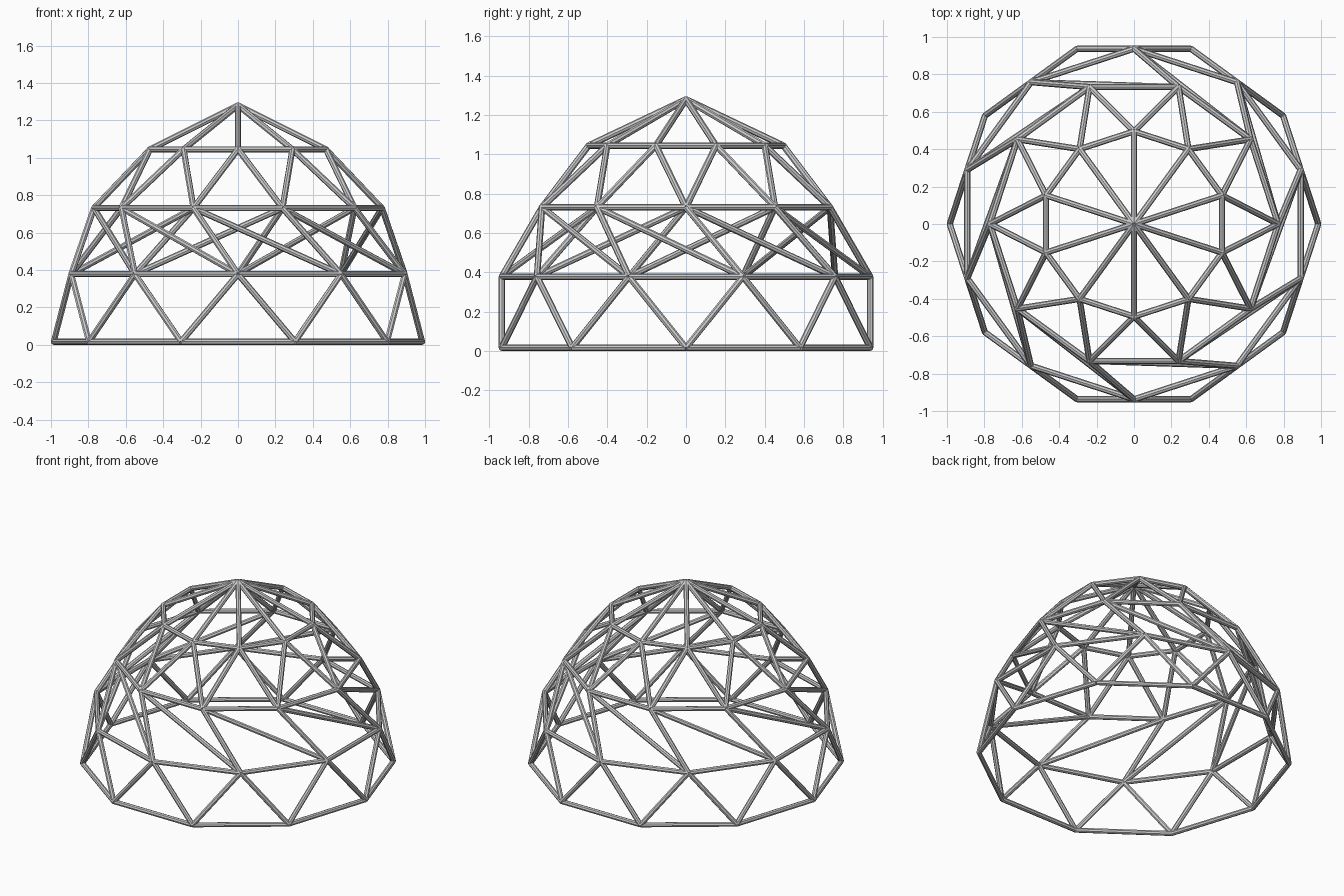
import bpy, bmesh, math
from mathutils import Vector, Matrix

if "Cube" in bpy.data.objects:
    bpy.data.objects.remove(bpy.data.objects["Cube"])

N = 10          # joints per ring
R = 0.0165      # strut radius
SIDES = 8


def ring(radius, z, offset):
    """Joint positions of one level, offset in degrees."""
    return [Vector((radius * math.cos(math.radians(36 * i + offset)),
                    radius * math.sin(math.radians(36 * i + offset)), z)) for i in range(N)]


def struts(name, pairs):
    """One object made of straight round bars."""
    bm = bmesh.new()
    for a, b in pairs:
        d = b - a
        m = Matrix.Translation((a + b) / 2) @ d.to_track_quat('Z', 'Y').to_matrix().to_4x4()
        bmesh.ops.create_cone(bm, cap_ends=True, segments=SIDES, radius1=R, radius2=R,
                              depth=d.length, matrix=m)
    me = bpy.data.meshes.new(name)
    bm.to_mesh(me)
    bm.free()
    bpy.context.collection.objects.link(bpy.data.objects.new(name, me))


def hoop(p):
    return [(p[i], p[(i + 1) % N]) for i in range(N)]


def web(a, b, shifts):
    """Join each joint of a to the joints of b at the given index shifts."""
    return [(a[i], b[(i + s) % N]) for i in range(N) for s in shifts]


base = ring(0.985, 0.0165, 0)
lower = ring(0.937, 0.378, 18)
upper = ring(0.77, 0.731, 0)
crown = ring(0.495, 1.045, 18)
apex = Vector((0, 0, 1.28))

# Horizontal hoops
struts("base_hoop", hoop(base))
struts("lower_hoop", hoop(lower))
struts("upper_hoop", hoop(upper))
struts("crown_hoop", hoop(crown))

# Diagonal struts; the middle band is twisted one step round
struts("base_diagonals", web(lower, base, (0, 1)))
struts("twisted_middle_diagonals", web(lower, upper, (0, -1)))
struts("upper_diagonals", web(crown, upper, (0, 1)))

# Spokes up to the top
struts("roof_spokes", [(p, apex) for p in crown])
